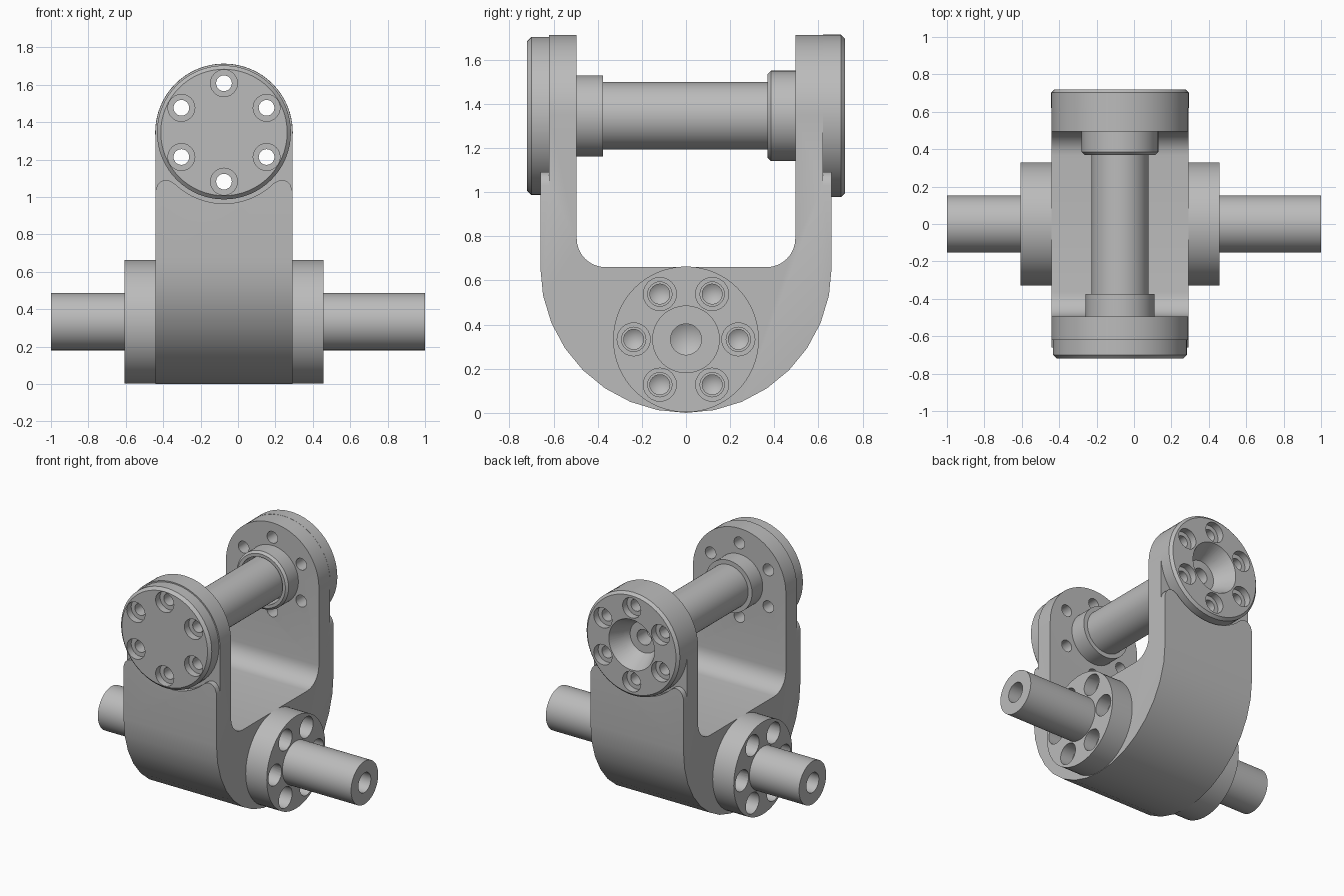
import bpy, bmesh
from math import pi, sin, cos, radians
from mathutils import Vector

if "Cube" in bpy.data.objects:
    bpy.data.objects.remove(bpy.data.objects["Cube"])

steel = bpy.data.materials.new("grey_steel")
steel.use_nodes = True
GREY = (0.5, 0.5, 0.5, 1.0)
steel.diffuse_color = GREY
steel.node_tree.nodes["Principled BSDF"].inputs["Base Color"].default_value = GREY

CX = -0.075                       # middle of the yoke across
PIN = Vector((CX, 0, 1.345))      # upper pin axis
AXLE = Vector((0, 0, 0.333))      # lower shaft axis
ARM_R = 0.367
X, Y = Vector((1, 0, 0)), Vector((0, 1, 0))


def finish(bm, name):
    bmesh.ops.remove_doubles(bm, verts=bm.verts, dist=1e-5)
    bmesh.ops.recalc_face_normals(bm, faces=bm.faces)
    mesh = bpy.data.meshes.new(name)
    bm.to_mesh(mesh)
    bm.free()
    obj = bpy.data.objects.new(name, mesh)
    bpy.context.collection.objects.link(obj)
    mesh.materials.append(steel)
    return obj


def add_lathe(bm, profile, axis, centre, steps=64, closed=False):
    """Spin (distance along axis, radius) points around the axis."""
    verts = [bm.verts.new(centre + axis * a + Vector((0, 0, r))) for a, r in profile]
    edges = [bm.edges.new(pair) for pair in zip(verts, verts[1:])]
    if closed:
        edges.append(bm.edges.new((verts[-1], verts[0])))
    bmesh.ops.spin(bm, geom=verts + edges, cent=centre, axis=axis,
                   angle=2 * pi, steps=steps)


def lathe(name, profile, axis, centre, closed=False):
    bm = bmesh.new()
    add_lathe(bm, profile, axis, centre, closed=closed)
    return finish(bm, name)


def bolt_circle(name, profile, axis, centre, radius, phase):
    side = Y if axis == X else X
    bm = bmesh.new()
    for k in range(6):
        a = phase + k * pi / 3
        spot = centre + side * radius * cos(a) + Vector((0, 0, radius * sin(a)))
        add_lathe(bm, profile, axis, spot, steps=24)
    return finish(bm, name)


def prism(name, outline, axis, start, end):
    """Extrude an outline of (sideways, height) points along the axis."""
    side = Y if axis == X else X
    bm = bmesh.new()
    face = bm.faces.new([bm.verts.new(axis * start + side * s + Vector((0, 0, z)))
                         for s, z in outline])
    grown = bmesh.ops.extrude_face_region(bm, geom=[face])["geom"]
    bmesh.ops.translate(bm, vec=axis * (end - start),
                        verts=[v for v in grown if isinstance(v, bmesh.types.BMVert)])
    return finish(bm, name)


def arc(cx, cz, r, a0, a1, n):
    return [(cx + r * cos(radians(a0 + (a1 - a0) * i / n)),
             cz + r * sin(radians(a0 + (a1 - a0) * i / n))) for i in range(n + 1)]


def boolean(obj, cutter, operation="DIFFERENCE"):
    mod = obj.modifiers.new("cut", "BOOLEAN")
    mod.object, mod.operation, mod.solver = cutter, operation, "EXACT"
    bpy.context.view_layer.objects.active = obj
    bpy.ops.object.modifier_apply(modifier=mod.name)


# Yoke: U-shaped section with a round bottom, trimmed to round arm tops
u_shape = (arc(0, 0.66, 0.66, 180, 360, 16) + [(0.66, 1.8), (0.495, 1.8)]
           + arc(0.365, 0.79, 0.13, 0, -90, 8)
           + arc(-0.365, 0.79, 0.13, -90, -180, 8) + [(-0.495, 1.8), (-0.66, 1.8)])
yoke = prism("yoke", u_shape, X, CX - 0.45, CX + 0.45)
front_outline = ([(CX - ARM_R, -0.1), (CX + ARM_R, -0.1)]
                 + arc(CX, PIN.z, ARM_R, 0, 180, 40))
trim = prism("trim_cutter", front_outline, Y, -1, 1)
boolean(yoke, trim, "INTERSECT")

# Cap seats: recesses leaving rounded shoulders either side of the caps
hump = [(-0.5, 1.03), (-0.367, 1.03), (-0.355, 1.065), (-0.335, 1.085),
        (-0.31, 1.092), (-0.285, 1.085)]
seat_outline = ([(CX - 0.5, 1.9)] + [(CX + x, z) for x, z in hump]
                + arc(CX, PIN.z, 0.38, 226.4, 313.6, 20)
                + [(CX - x, z) for x, z in reversed(hump)] + [(CX + 0.5, 1.9)])
cutters = [trim]
for side in (-1, 1):
    seat = prism("seat_cutter", seat_outline, Y, side * 0.62, side * 0.9)
    boolean(yoke, seat)
    cutters.append(seat)

# Upper pin with its collars
pin = lathe("upper_pin", [(-0.55, 0), (-0.55, 0.184), (-0.375, 0.184), (-0.375, 0.153),
                          (0.57, 0.153), (0.57, 0)], Y, PIN)
lathe("back_collar", [(0.37, 0.168), (0.37, 0.19), (0.385, 0.205), (0.51, 0.205),
                      (0.51, 0.168)], Y, PIN, closed=True)

# End caps
front_cap = lathe("front_cap", [(-0.72, 0), (-0.72, 0.338), (-0.70, 0.358),
                                (-0.62, 0.358), (-0.62, 0)], Y, PIN)
back_cap = lathe("back_cap", [(0.72, 0), (0.72, 0.35), (0.702, 0.368),
                              (0.62, 0.368), (0.62, 0)], Y, PIN)

# Counterbored cap holes running through both arms
cap_holes = bolt_circle("cap_hole_cutter",
                        [(-0.8, 0), (-0.8, 0.072), (-0.67, 0.072), (-0.67, 0.042),
                         (0.67, 0.042), (0.67, 0.072), (0.8, 0.072), (0.8, 0)],
                        Y, PIN, 0.263, pi / 2)
for part in (yoke, front_cap, back_cap):
    boolean(part, cap_holes)

# Tapered recess in the back cap, with a drilled centre
recess = lathe("recess_cutter", [(0.74, 0), (0.74, 0.19), (0.58, 0.11), (0.58, 0.055),
                                 (0.47, 0.055), (0.44, 0)], Y, PIN)
for part in (yoke, back_cap, pin):
    boolean(part, recess)
cutters += [cap_holes, recess]

# Flanged lower shafts with drilled ends and bolt holes
for name, side in (("left", 1), ("right", -1)):
    base = Vector((CX + side * ARM_R, 0, AXLE.z))
    out = X * side
    tip = 1 - side * base.x
    shaft = lathe(name + "_flanged_shaft",
                  [(0, 0), (0, 0.33), (0.166, 0.33), (0.166, 0.153), (tip, 0.153),
                   (tip, 0.07), (tip - 0.2, 0.07), (tip - 0.24, 0)], out, base)
    bm = bmesh.new()
    bm.free()
    holes = bolt_circle(name + "_hole_cutter",
                        [(-0.18, 0), (-0.15, 0.045), (0.02, 0.045), (0.02, 0.055),
                         (0.07, 0.055), (0.07, 0.075), (0.2, 0.075), (0.2, 0)],
                        X, base, 0.237, 0) if side == 1 else \
        bolt_circle(name + "_hole_cutter",
                    [(0.18, 0), (0.15, 0.045), (-0.02, 0.045), (-0.02, 0.055),
                     (-0.07, 0.055), (-0.07, 0.075), (-0.2, 0.075), (-0.2, 0)],
                    X, base, 0.237, 0)
    boolean(shaft, holes)
    boolean(yoke, holes)
    cutters.append(holes)

for cutter in cutters:
    bpy.data.objects.remove(cutter)

# Smooth the round surfaces, keep machined edges crisp
bpy.ops.object.select_all(action="DESELECT")
for obj in bpy.context.collection.objects:
    if obj.type == "MESH":
        obj.select_set(True)
        bpy.context.view_layer.objects.active = obj
bpy.ops.object.shade_smooth_by_angle(angle=radians(30))
